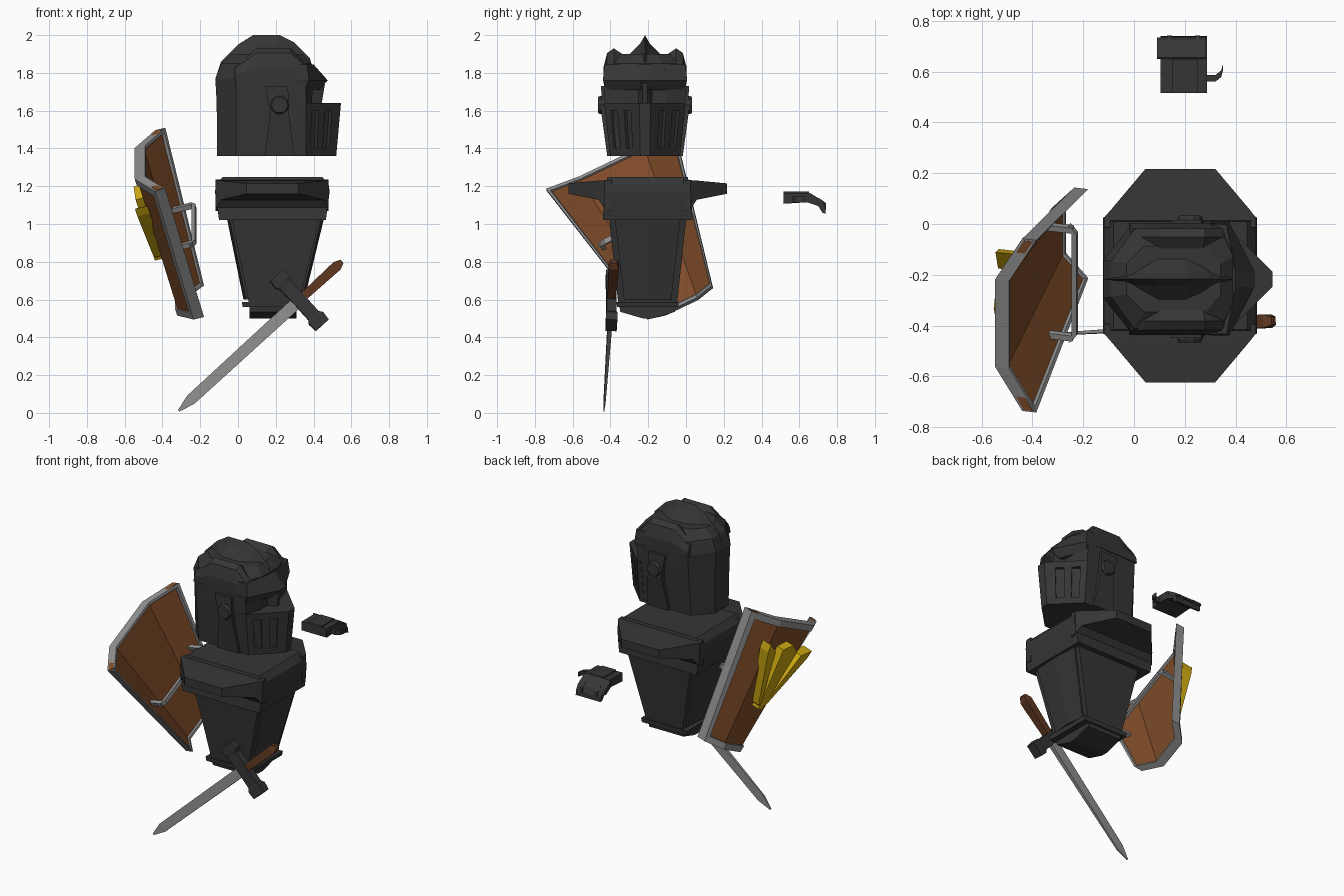
import bpy, bmesh, math
from mathutils import Vector

if "Cube" in bpy.data.objects:
    bpy.data.objects.remove(bpy.data.objects["Cube"])


def material(name, rgb):
    m = bpy.data.materials.new(name)
    m.diffuse_color = (*rgb, 1)
    m.use_nodes = True
    m.node_tree.nodes["Principled BSDF"].inputs["Base Color"].default_value = m.diffuse_color
    return m


DARK = material("dark iron", (0.036, 0.036, 0.036))
STEEL = material("steel grey", (0.28, 0.28, 0.28))
WOOD = material("brown wood", (0.22, 0.074, 0.022))
GRIPWOOD = material("dark brown wood", (0.115, 0.04, 0.015))
GOLD = material("gold", (0.58, 0.37, 0.005))


def loft(name, rings, mat, closed=False):
    """Skin a list of equal-length point rings; cap the ends unless closed."""
    bm = bmesh.new()
    vs = [[bm.verts.new(p) for p in r] for r in rings]
    n = len(vs[0])
    pairs = list(zip(vs, vs[1:])) + ([(vs[-1], vs[0])] if closed else [])
    for a, b in pairs:
        for i in range(n):
            j = (i + 1) % n
            bm.faces.new((a[i], a[j], b[j], b[i]))
    if not closed:
        bm.faces.new(vs[0])
        bm.faces.new(vs[-1])
    bmesh.ops.recalc_face_normals(bm, faces=bm.faces)
    me = bpy.data.meshes.new(name)
    bm.to_mesh(me)
    bm.free()
    me.materials.append(mat)
    ob = bpy.data.objects.new(name, me)
    bpy.context.collection.objects.link(ob)
    return ob


def sym(z, half, cy):
    """Horizontal ring at height z from (x, half width) points, mirrored about y = cy."""
    return [(x, cy + w, z) for x, w in half] + [(x, cy - w, z) for x, w in reversed(half)]


def box_ring(z, x0, x1, hw, cy):
    return sym(z, [(x0, hw), (x1, hw)], cy)


# ---------- helmet ----------
HY = -0.217
loft("helmet_shell", [
    sym(1.36, [(-.11, .07), (-.01, .18), (.36, .185), (.40, .10)], HY),
    sym(1.64, [(-.113, .075), (-.01, .205), (.36, .212), (.39, .11)], HY),
    sym(1.77, [(-.12, .075), (-.01, .213), (.36, .22), (.40, .11)], HY),
    sym(1.85, [(-.09, .07), (.0, .195), (.34, .20), (.39, .09)], HY),
    sym(1.90, [(-.03, .06), (.04, .13), (.28, .13), (.34, .06)], HY)], DARK)

# central crest: arched profile shrinking towards both sides
ARC = [(-.11, 1.6), (-.12, 1.77), (-.09, 1.86), (0, 1.95), (.08, 2.0), (.22, 2.0),
       (.30, 1.96), (.38, 1.88), (.40, 1.80), (.36, 1.6)]
loft("helmet_crest", [[(.15 + (x - .15) * k, HY + w, 1.6 + (z - 1.6) * k) for x, z in ARC]
     for w, k in ((-.08, .75), (-.025, .89), (0, 1), (.025, .89), (.08, .75))], DARK)

# side ridges of the dome
HUMP = [(-.02, 1.76), (-.015, 1.84), (.04, 1.88), (.10, 1.93), (.28, 1.93), (.355, 1.85), (.37, 1.76)]
for sgn in (-1, 1):
    loft("helmet_side_ridge", [[(.17 + (x - .17) * k, HY + sgn * w, 1.76 + (z - 1.76) * h)
         for x, z in HUMP] for w, k, h in ((.10, .90, .74), (.165, 1, 1), (.20, 1, .86), (.220, 1, .4))], DARK)
    # round hinge on the cheek
    loft("visor_hinge", [[(.22 + r * math.cos(a * math.pi / 5), HY + sgn * w,
         1.63 + r * math.sin(a * math.pi / 5)) for a in range(10)]
         for w, r in ((.20, .05), (.238, .05), (.25, .043))], DARK)

loft("cheek_plates", [box_ring(1.36, .14, .30, .20, HY), box_ring(1.58, .17, .27, .230, HY),
                      box_ring(1.73, .145, .265, .232, HY)], DARK)

# pointed brow with the nose ridge below
loft("brow", [sym(1.71, [(.30, .205), (.36, .205), (.43, .03)], HY),
              sym(1.76, [(.30, .222), (.375, .222), (.475, .03)], HY),
              sym(1.845, [(.30, .218), (.365, .215), (.40, .03)], HY)], DARK)
loft("nose_ridge", [sym(1.62, [(.36, .05), (.44, .012)], HY),
                    sym(1.74, [(.36, .05), (.46, .012)], HY)], DARK)

# wedge visor with four slots
visor = loft("visor", [sym(1.36, [(.33, .185), (.36, .185), (.52, .025)], HY),
                       sym(1.64, [(.33, .215), (.36, .215), (.545, .03)], HY)], DARK)


def slot_ring(z, f0, f1, sgn):
    k = (z - 1.36) / .28
    ring = []
    for f, d in ((f0, .03), (f1, .03), (f1, -.02), (f0, -.02)):
        x = .36 + f * (.16 + .025 * k) + d * .7
        w = .185 + .03 * k - f * (.16 + .025 * k) + d * .7
        ring.append((x, HY + sgn * w, z))
    return ring


for sgn in (-1, 1):
    for f in (.16, .55):
        cutter = loft("slot_cutter", [slot_ring(1.40, f, f + .2, sgn), slot_ring(1.60, f, f + .2, sgn)], DARK)
        cutter.hide_render = True
        cutter.hide_viewport = True
        mod = visor.modifiers.new("slot", 'BOOLEAN')
        mod.operation = 'DIFFERENCE'
        mod.object = cutter

# ---------- torso armour ----------
TY = -0.203
loft("chest_collar", [box_ring(1.02, -.10, .465, .238, TY), box_ring(1.17, -.122, .485, .228, TY),
                      box_ring(1.21, -.115, .48, .222, TY), box_ring(1.25, -.08, .445, .212, TY)], DARK)
for sgn in (-1, 1):
    loft("shoulder_plate", [[(x, TY + sgn * w, z) for x, z in ((a, lo), (b, lo), (b, hi), (a, hi))]
         for w, a, b, lo, hi in ((.19, -.118, .48, 1.07, 1.235), (.228, -.118, .48, 1.08, 1.232),
                                 (.26, -.09, .455, 1.128, 1.23), (.42, .045, .32, 1.16, 1.215))], DARK)
loft("torso", [box_ring(.57, .06, .32, .155, TY), box_ring(1.04, -.035, .435, .205, TY)], DARK)
# raised breast and back panels with a centre ridge
for x0, x1, d in ((.325, .432, 1), (.055, -.035, -1)):
    loft("torso_panel", [[(x - .02 * d, TY + w, z), (x + .014 * d, TY + w, z), (x + .026 * d, TY, z),
         (x + .014 * d, TY - w, z), (x - .02 * d, TY - w, z)]
         for x, w, z in ((x0, .125, .60), (x1, .175, 1.04))], DARK)
loft("belt", [box_ring(.56, .025, .35, .162, TY), box_ring(.588, .02, .355, .165, TY)], DARK)
loft("waist_wedge", [box_ring(.50, .06, .31, .025, TY), box_ring(.535, .06, .31, .145, TY),
                     box_ring(.565, .06, .31, .15, TY)], DARK)

# ---------- gauntlet ----------
HAND = [(.515, 1.165), (.65, 1.165), (.665, 1.143), (.72, 1.112), (.738, 1.085), (.74, 1.055),
        (.722, 1.06), (.70, 1.095), (.64, 1.115), (.515, 1.107)]
loft("gauntlet", [[(x, y, z) for y, z in HAND] for x in (.105, .288)], DARK)
loft("knuckle_guard", [[(x, y, z) for y, z in ((.655, 1.165), (.725, 1.122), (.735, 1.10), (.705, 1.095), (.65, 1.13))]
                       for x in (.09, .284)], DARK)
for x in (.13, .24):
    loft("finger_strip", [[(a, y, z) for y, z in ((.70, 1.14), (.74, 1.112), (.742, 1.075), (.71, 1.09))]
                          for a in (x, x + .02)], DARK)
loft("hand_plate", [[(x, y, z) for y, z in ((.515, 1.15), (.515, 1.172), (.65, 1.172), (.65, 1.15))]
                    for x in (.15, .25)], DARK)
loft("thumb", [[(x, y - .012, 1.115), (x, y + .014, 1.115), (x, y + .014, 1.145), (x, y - .012, 1.145)]
               for x, y in ((.28, .572), (.32, .572), (.343, .59), (.35, .615))], DARK)

# ---------- sword ----------
SO = Vector((.325, -.395, .596))
A = Vector((.64, .04, .586)).normalized()
B = Vector((.675, 0, -.737)).normalized()
N = A.cross(B).normalized()


def sword_ring(t, w, d):
    return [SO + A * t + B * (w * i) + N * (d * j) for i, j in ((-1, -1), (1, -1), (1, 1), (-1, 1))]


loft("sword_blade", [sword_ring(0, .032, .014), sword_ring(-.78, .029, .005), sword_ring(-.868, .005, .002)], STEEL)
loft("sword_handle", [sword_ring(.02, .022, .022), sword_ring(.27, .027, .027), sword_ring(.305, .012, .016)], GRIPWOOD)
loft("sword_guard", [[SO + B * t + A * (w * i) + N * (d * j) for i, j in ((-1, -1), (1, -1), (1, 1), (-1, 1))]
     for t, w, d in ((-.18, .045, .03), (-.13, .05, .03), (-.11, .036, .026),
                     (.11, .036, .026), (.13, .05, .03), (.18, .045, .03))], DARK)

# ---------- shield: local axes across, down and outward ----------
O = Vector((-.547, -.39, 1.32))
U = Vector((0, .903, .43)).normalized()
V = Vector((.256, .42, -.87)).normalized()
W = U.cross(V).normalized()


def sp(s, t, h):
    return O + U * s + V * t + W * h


def edge(t):
    return .378 - .21 * t


def fold(t):
    return .19 - .108 * t


def skin(f, t, h):
    """Point on the folded sheet: |f| <= 1 spans the middle panel, 1..2 a side panel."""
    k = max(abs(f) - 1, 0)
    s = fold(t) * min(abs(f), 1) + (edge(t) - fold(t)) * k
    return sp(math.copysign(s, f), t, h - (.108 - .02 * t) * k)


loft("shield_panels", [[skin(f, t, -.012) for f in (-1.96, -1, 1, 1.96)] +
     [skin(f, t, -.048) for f in (1.96, 1, -1, -1.96)] for t in (.008, .870)], WOOD)

LOOP = [(-2, 0), (-1, 0), (1, 0), (2, 0), (2, 1), (1, 1), (-1, 1), (-2, 1)]
rim = []
for f, e in LOOP:
    to, ti, tb = (.877, .836, .862) if e else (.0, .042, .016)
    if abs(f) == 2 and not e:
        to, ti, tb = .012, .054, .028
    fi, fb = (math.copysign(q, f) if abs(f) == 2 else f for q in (1.82, 1.92))
    rim.append([skin(f, to, 0), skin(f, to, -.057), skin(fb, tb, -.057), skin(fi, ti, -.02), skin(fi, ti, 0)])
loft("shield_rim", rim, STEEL, closed=True)

# grip on the inner side
GRIP = [(-.235, -.09), (-.245, -.20), (-.22, -.212), (.22, -.212), (.245, -.20), (.235, -.09)]
loft("shield_grip", [[sp(s + a, .425 + b, h) for a, b in
     ((-.01, -.014), (.01, -.014), (.01, .014), (-.01, .014))] if h > -.1 else
     [sp(s + a * (1 if s < 0 else -1) * -1 * (1 if abs(s) > .23 else 0), .425 + b, h + a)
      for a, b in ((-.01, -.014), (.01, -.014), (.01, .014), (-.01, .014))]
     for s, h in GRIP[1:-1]], STEEL)
for s in (-.235, .235):
    loft("grip_post", [[sp(s + a, .425 + b, h) for a, b in
         ((-.012, -.014), (.012, -.014), (.012, .014), (-.012, .014))] for h in (-.09, -.205)], STEEL)


# gold three-pronged emblem on the outer face, tips standing off the side panels
def prong(name, base, top, h, low):
    loft(name, [[sp(s, t, -.02 if i < 2 else low) for i, (s, t) in enumerate(base + top)],
                [sp(s, t, hh) for (s, t), hh in zip(base + top, (h, h, h, h, h))]], GOLD)


prong("emblem_centre", [(-.02, .57), (.02, .57)], [(.08, .17), (0, .13), (-.08, .17)], .04, -.02)
for sgn in (-1, 1):
    prong("emblem_side", [(sgn * .01, .56), (sgn * .04, .54)],
          [(sgn * .225, .20), (sgn * .235, .15), (sgn * .145, .19)], .038, -.03)
